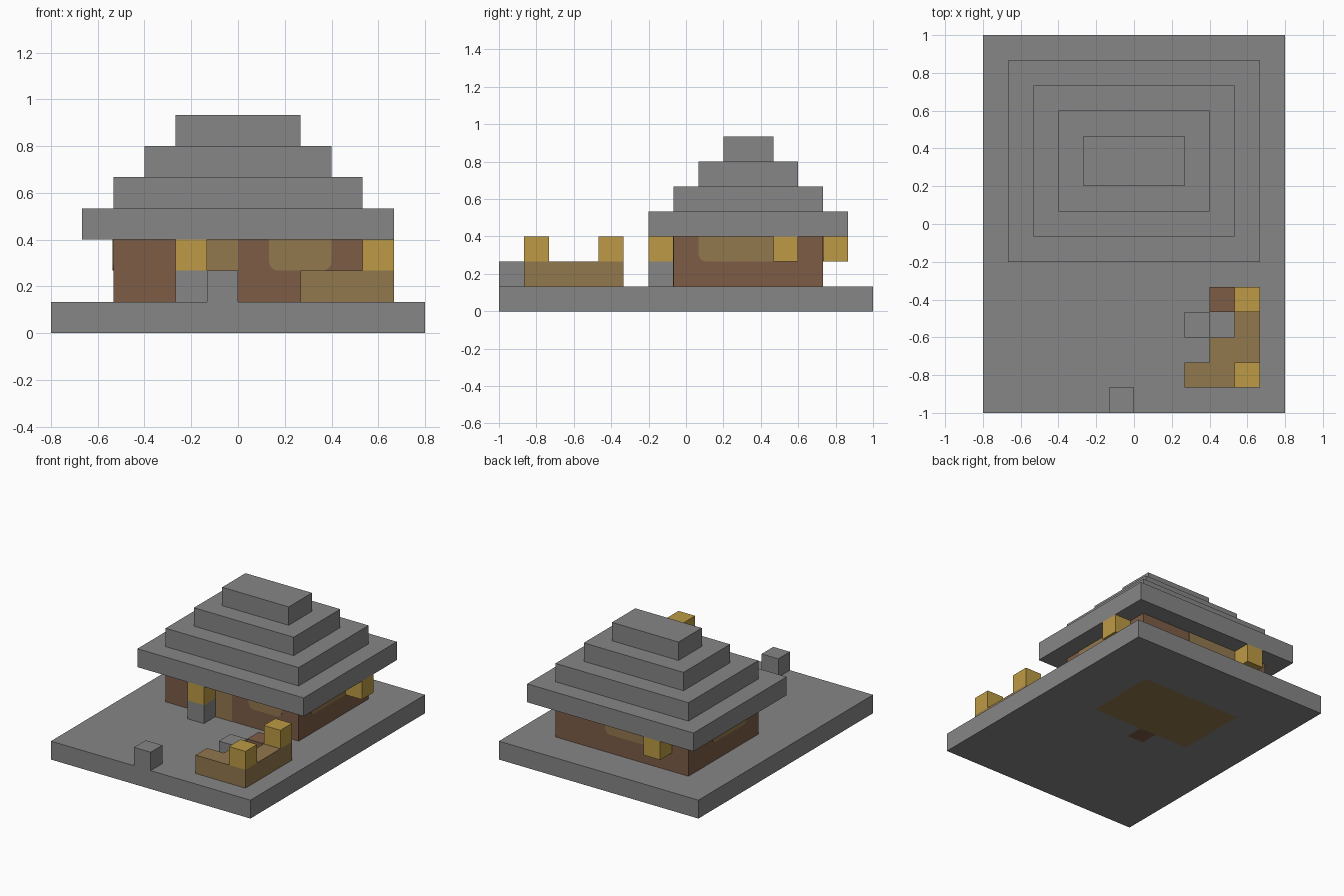
import bpy, bmesh
from math import sin, cos, pi
from mathutils import Vector

U = 2 / 15  # one block

if "Cube" in bpy.data.objects:
    bpy.data.objects.remove(bpy.data.objects["Cube"])


def material(name, rgb):
    m = bpy.data.materials.new(name)
    m.use_nodes = True
    m.diffuse_color = (*rgb, 1)
    m.node_tree.nodes["Principled BSDF"].inputs["Base Color"].default_value = (*rgb, 1)
    return m


stone = material("stone_grey", (0.24, 0.24, 0.24))
log = material("log_brown", (0.205, 0.107, 0.061))
plank = material("plank_tan", (0.287, 0.188, 0.076))
glow = material("lamp_yellow", (0.503, 0.323, 0.058))


def finish(name, bm, *mats):
    bmesh.ops.recalc_face_normals(bm, faces=bm.faces)
    mesh = bpy.data.meshes.new(name)
    bm.to_mesh(mesh)
    bm.free()
    for m in mats:
        mesh.materials.append(m)
    ob = bpy.data.objects.new(name, mesh)
    bpy.context.collection.objects.link(ob)
    return ob


def box_mesh(lo, hi):
    bm = bmesh.new()
    bmesh.ops.create_cube(bm, size=1)
    for v in bm.verts:
        v.co = Vector([(hi[i] if v.co[i] > 0 else lo[i]) * U for i in range(3)])
    return bm


def box(name, lo, hi, mat):
    return finish(name, box_mesh(lo, hi), mat)


def cell(name, x, y, z, mat):
    return box(name, (x, y, z), (x + 1, y + 1, z + 1), mat)


def panel(name, origin, along, out, width, z0, z1, radius):
    """Thin plate on a wall, with rounded lower corners."""
    pts = [(width, z1), (0, z1)]
    steps = 6 if radius else 0
    for cx, start in ((radius, pi), (width - radius, 1.5 * pi)):
        for i in range(steps + 1):
            a = start + i * pi / 2 / max(steps, 1)
            pts.append((cx + radius * cos(a), z0 + radius + radius * sin(a)))
    bm = bmesh.new()
    o, d, n = Vector(origin), Vector(along), Vector(out)
    up = Vector((0, 0, 1))
    face = bm.faces.new([bm.verts.new((o + d * u + up * z) * U) for u, z in pts])
    ext = bmesh.ops.extrude_face_region(bm, geom=[face])
    moved = [g for g in ext["geom"] if isinstance(g, bmesh.types.BMVert)]
    bmesh.ops.translate(bm, verts=moved, vec=n * 0.003)
    return finish(name, bm, plank)


# Ground slab, with the house floor showing on its underside
bm = box_mesh((-6, -7.5, 0), (6, 7.5, 1))
cuts = [((1, 0, 0), x) for x in (-3, -1, 0, 3)] + [((0, 1, 0), y) for y in (-0.5, 0.5, 4.5)]
for normal, at in cuts:
    n = Vector(normal)
    bmesh.ops.bisect_plane(bm, geom=bm.verts[:] + bm.edges[:] + bm.faces[:],
                           plane_co=n * at * U, plane_no=n)
for f in bm.faces:
    c = f.calc_center_median() / U
    if c.z < 0.01:
        if abs(c.x) < 3 and 0.5 < c.y < 4.5:
            f.material_index = 1
        elif -1 < c.x < 0 and -0.5 < c.y < 0.5:
            f.material_index = 2
finish("ground_slab", bm, stone, plank, log)

# House walls
box("house_walls", (-4, -0.5, 1), (4, 5.5, 3), log)

# Door and windows
panel("door", (-1, -0.5, 0), (1, 0, 0), (0, -1, 0), 1, 1, 3, 0)
panel("front_window", (1, -0.5, 0), (1, 0, 0), (0, -1, 0), 2, 2, 3, 0.3)
panel("left_window", (4, 0.5, 0), (0, 1, 0), (1, 0, 0), 4, 2, 3, 0.3)
panel("back_window", (-3, 5.5, 0), (1, 0, 0), (0, 1, 0), 4, 2, 3, 0.3)
panel("right_window", (-4, 0.5, 0), (0, 1, 0), (-1, 0, 0), 3, 2, 3, 0.3)

# Stepped roof
for i in range(4):
    box(f"roof_step_{i + 1}", (i - 5, i - 1.5, i + 3), (5 - i, 6.5 - i, i + 4), stone)

# Lamps on the house
cell("door_lamp_post", -2, -1.5, 1, stone)
cell("door_lamp", -2, -1.5, 2, glow)
cell("left_lamp", 4, 3.5, 2, glow)
cell("back_lamp", -3, 5.5, 2, glow)

# Garden bench, table and path marker
box("bench_front", (2, -6.5, 1), (5, -5.5, 2), plank)
box("bench_middle", (3, -5.5, 1), (5, -4.5, 2), plank)
box("bench_side", (4, -4.5, 1), (5, -2.5, 2), plank)
cell("bench_log", 3, -3.5, 1, log)
cell("garden_table", 2, -4.5, 1, stone)
for i, y in enumerate((-6.5, -3.5)):
    cell(f"bench_lamp_{i + 1}", 4, y, 2, glow)
cell("path_marker", -1, -7.5, 1, stone)
